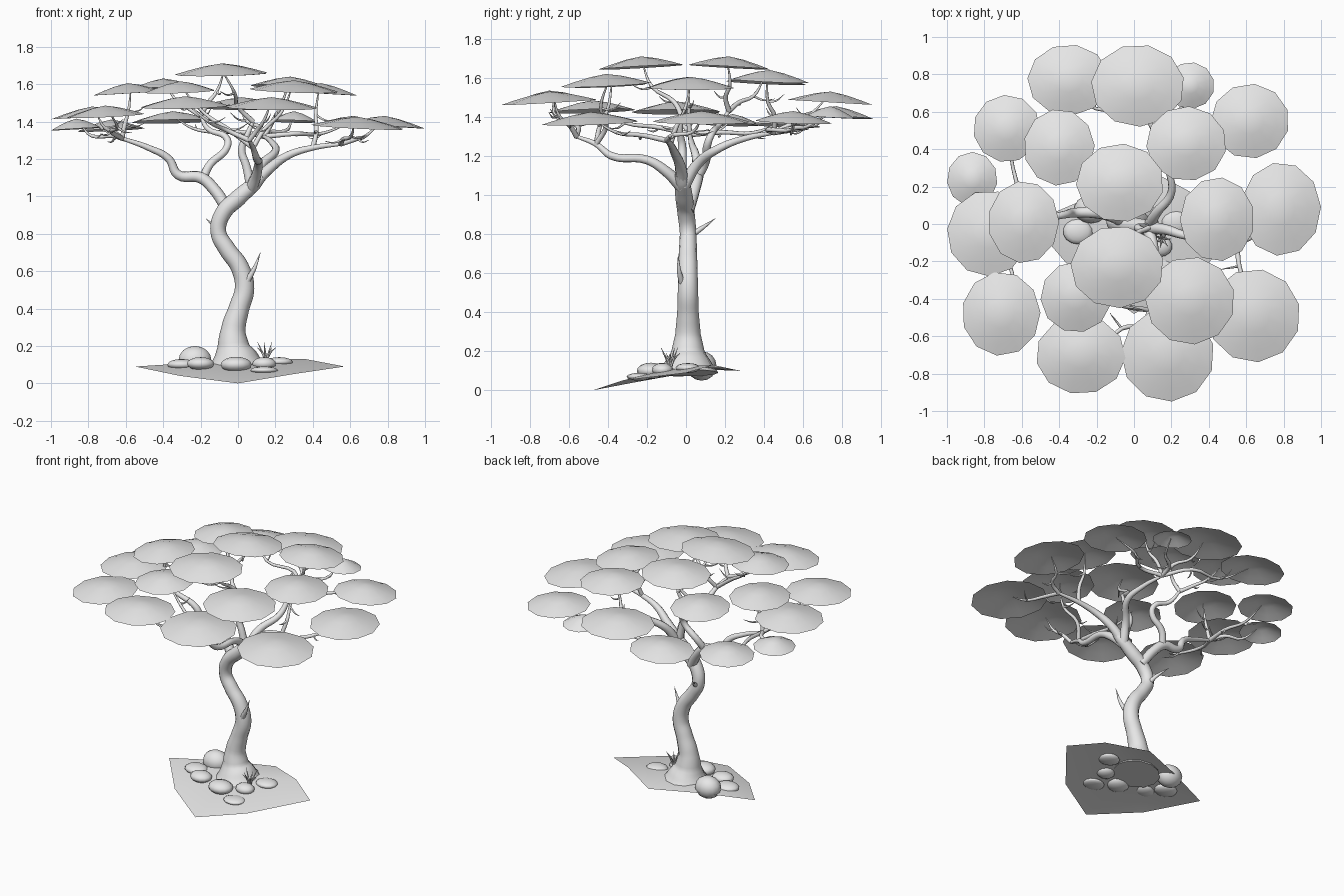
import bpy, bmesh, math, random
from mathutils import Vector

random.seed(4)
grey = bpy.data.materials.new("light_grey")
grey.diffuse_color = (0.8, 0.8, 0.8, 1)


def add_mesh(name, bm, smooth=True):
    me = bpy.data.meshes.new(name)
    for f in bm.faces:
        f.smooth = smooth
    bm.to_mesh(me)
    bm.free()
    ob = bpy.data.objects.new(name, me)
    me.materials.append(grey)
    bpy.context.collection.objects.link(ob)
    return ob


def tube(name, pts, res=5, sides=2):
    """Tapered round tube through (x, y, z, radius) points."""
    cu = bpy.data.curves.new(name, 'CURVE')
    cu.dimensions = '3D'
    cu.bevel_depth = 1.0
    cu.bevel_resolution = sides
    cu.resolution_u = res
    cu.use_fill_caps = True
    sp = cu.splines.new('BEZIER')
    sp.bezier_points.add(len(pts) - 1)
    for bp, p in zip(sp.bezier_points, pts):
        bp.co = p[:3]
        bp.radius = p[3]
        bp.handle_left_type = bp.handle_right_type = 'AUTO'
    ob = bpy.data.objects.new(name, cu)
    cu.materials.append(grey)
    bpy.context.collection.objects.link(ob)
    bpy.ops.object.select_all(action='DESELECT')
    ob.select_set(True)
    bpy.context.view_layer.objects.active = ob
    bpy.ops.object.convert(target='MESH')
    bpy.ops.object.shade_smooth()


# ---- ground sheet: sloping faceted slab of terrain
rim = [(-.55, .01, .09), (-.31, -.27, .04), (0, -.48, 0), (.3, -.33, .05),
       (.57, 0, .09), (.36, .14, .13), (.1, .28, .10), (-.22, .15, .105)]
bm = bmesh.new()
centre = bm.verts.new((0, -.02, .125))
ring = [bm.verts.new(p) for p in rim]
for i in range(len(ring)):
    bm.faces.new((centre, ring[i], ring[(i + 1) % len(ring)]))
add_mesh("ground", bm)

# ---- rocks half sunk in the ground
rocks = [(-.23, .08, .125, .09, .075), (-.2, -.13, .105, .075, .035),
         (-.01, -.18, .10, .085, .042), (.14, -.12, .105, .065, .035),
         (.22, .01, .115, .075, .025), (.14, -.24, .07, .075, .02),
         (-.3, -.04, .10, .08, .03)]
for i, (x, y, z, r, h) in enumerate(rocks):
    bm = bmesh.new()
    bmesh.ops.create_uvsphere(bm, u_segments=14, v_segments=8, radius=1)
    for v in bm.verts:
        v.co = Vector((x + v.co.x * r, y + v.co.y * r * .85, z + v.co.z * h))
    add_mesh(f"rock_{i + 1}", bm)

# ---- grass tuft: thin pointed blades
for i in range(7):
    a = i * math.tau / 7
    c, s = math.cos(a), math.sin(a)
    tube(f"grass_blade_{i + 1}",
         [(.15, -.08, .11, .007), (.15 + .02 * c, -.08 + .02 * s, .16, .006),
          (.15 + .05 * c, -.08 + .05 * s, .19 + .03 * (i % 2), .001)], 3, 0)

# ---- trunk: S-curved with a flared foot
tube("trunk",
     [(-.01, .01, .09, .155), (-.015, .01, .135, .125), (-.025, .01, .2, .085),
      (-.025, .01, .29, .065), (.005, .01, .4, .055), (.035, .01, .51, .052),
      (.01, .01, .62, .049), (-.06, .01, .72, .046), (-.105, .01, .81, .042),
      (-.08, .0, .91, .044), (0, -.01, .99, .045), (.09, -.02, 1.07, .038),
      (.13, -.03, 1.11, .026)], 6, 4)

# ---- spurs on the trunk
tube("spur_low", [(.05, -.02, .55, .018), (.085, -.035, .61, .012), (.12, -.04, .70, .001)])
tube("spur_high", [(-.1, .02, .79, .018), (-.12, .08, .83, .012), (-.17, .15, .88, .001)])

# ---- main limbs
limbs = {
    "limb_left": [(-.05, .01, .92, .032), (-.13, .045, 1.04, .031), (-.2, .06, 1.10, .031),
                  (-.32, .06, 1.115, .026), (-.37, .05, 1.2, .021), (-.48, .03, 1.26, .016),
                  (-.62, .02, 1.31, .01)],
    "limb_left_inner": [(-.19, .06, 1.09, .024), (-.15, .1, 1.17, .022), (-.06, .11, 1.26, .02),
                        (-.06, .13, 1.31, .018), (-.16, .17, 1.36, .014), (-.2, .22, 1.43, .009)],
    "limb_right": [(.07, -.02, 1.05, .035), (.17, -.03, 1.15, .028), (.27, -.06, 1.22, .022),
                   (.4, -.08, 1.26, .016), (.55, -.1, 1.28, .01)],
    "limb_front": [(.07, -.02, 1.04, .032), (.1, -.1, 1.12, .027), (.11, -.2, 1.18, .022),
                   (.1, -.38, 1.2, .02), (.08, -.46, 1.26, .014), (.06, -.56, 1.3, .009)],
    "limb_back": [(.08, -.01, 1.05, .032), (.12, .06, 1.16, .026), (.2, .17, 1.24, .021),
                  (.18, .3, 1.29, .016), (.14, .45, 1.32, .01)],
    "limb_centre": [(.07, -.02, 1.05, .028), (.045, -.02, 1.16, .023), (.02, -.02, 1.25, .021),
                    (.05, -.03, 1.33, .015), (.08, -.02, 1.4, .01)],
}
for name, pts in limbs.items():
    tube(name, pts, 6, 3)
forks = [Vector(p[:3]) for pts in limbs.values() for p in pts[2:]]

# ---- foliage pads: x, y, half width, half depth, rim height
pads = [(-.35, .77, .22, .19, 1.40), (.02, .74, .25, .22, 1.475), (.30, .74, .13, .125, 1.40),
        (.62, .55, .21, .20, 1.375), (.28, .43, .215, .20, 1.585), (-.68, .51, .18, .18, 1.355),
        (-.40, .41, .19, .205, 1.575), (-.865, .24, .135, .145, 1.36), (-.075, .22, .235, .21, 1.655),
        (-.78, -.05, .22, .23, 1.425), (-.59, .01, .19, .22, 1.55), (.445, .025, .20, .225, 1.55),
        (.785, .08, .215, .25, 1.375), (-.09, -.23, .25, .22, 1.655), (.30, -.41, .24, .235, 1.565),
        (.64, -.49, .25, .25, 1.37), (-.71, -.48, .21, .225, 1.43), (-.31, -.39, .19, .19, 1.56),
        (-.285, -.70, .24, .21, 1.48), (.18, -.70, .25, .25, 1.475)]


def pad(name, x, y, rx, ry, z):
    """Shallow dome with eleven sides, tipped slightly outward."""
    bm = bmesh.new()
    n, turn = 11, random.uniform(0, 1)
    out = Vector((x, y)).normalized() * .06
    rings = []
    for f, h in ((1, 0), (.7, .021), (.35, .042)):
        row = []
        for i in range(n):
            a = turn + math.tau * i / n
            dx, dy = rx * f * math.cos(a), ry * f * math.sin(a)
            row.append(bm.verts.new((x + dx, y + dy, z + h - out.dot((dx, dy)))))
        rings.append(row)
    top = bm.verts.new((x, y, z + .055))
    for i in range(n):
        j = (i + 1) % n
        for a, b in zip(rings, rings[1:]):
            bm.faces.new((a[i], a[j], b[j], b[i]))
        bm.faces.new((rings[-1][i], rings[-1][j], top))
    add_mesh(name, bm)


for k, p in enumerate(pads):
    pad(f"foliage_pad_{k + 1}", *p)
    # branch from the nearest fork that lies closer to the trunk and lower
    tip = Vector((p[0] * .97, p[1] * .97, p[4] + .02))
    ok = [f for f in forks if f.z < tip.z - .05]
    start = min(ok, key=lambda f: (f - tip).length + .5 * max(0, f.xy.length - tip.xy.length))
    d = tip - start
    side = Vector((-d.y, d.x, 0)) * random.uniform(-.15, .15)
    m1 = start + d * .33 + side + Vector((0, 0, -.01))
    m2 = start + d * .68 - side * .6 + Vector((0, 0, -.035))
    tube(f"branch_{k + 1}", [(*start, .014), (*m1, .012), (*m2, .009), (*tip, .003)], 4)
    # short twigs off the branch
    for t, m in enumerate((m1, m2)):
        e = Vector((random.uniform(-.11, .11), random.uniform(-.11, .11), random.uniform(-.03, .05)))
        w = m + e * .5 + Vector((0, 0, -.015))
        tube(f"twig_{k + 1}_{t + 1}", [(*m, .007), (*w, .005), (*(m + e), .001)], 3, 1)
